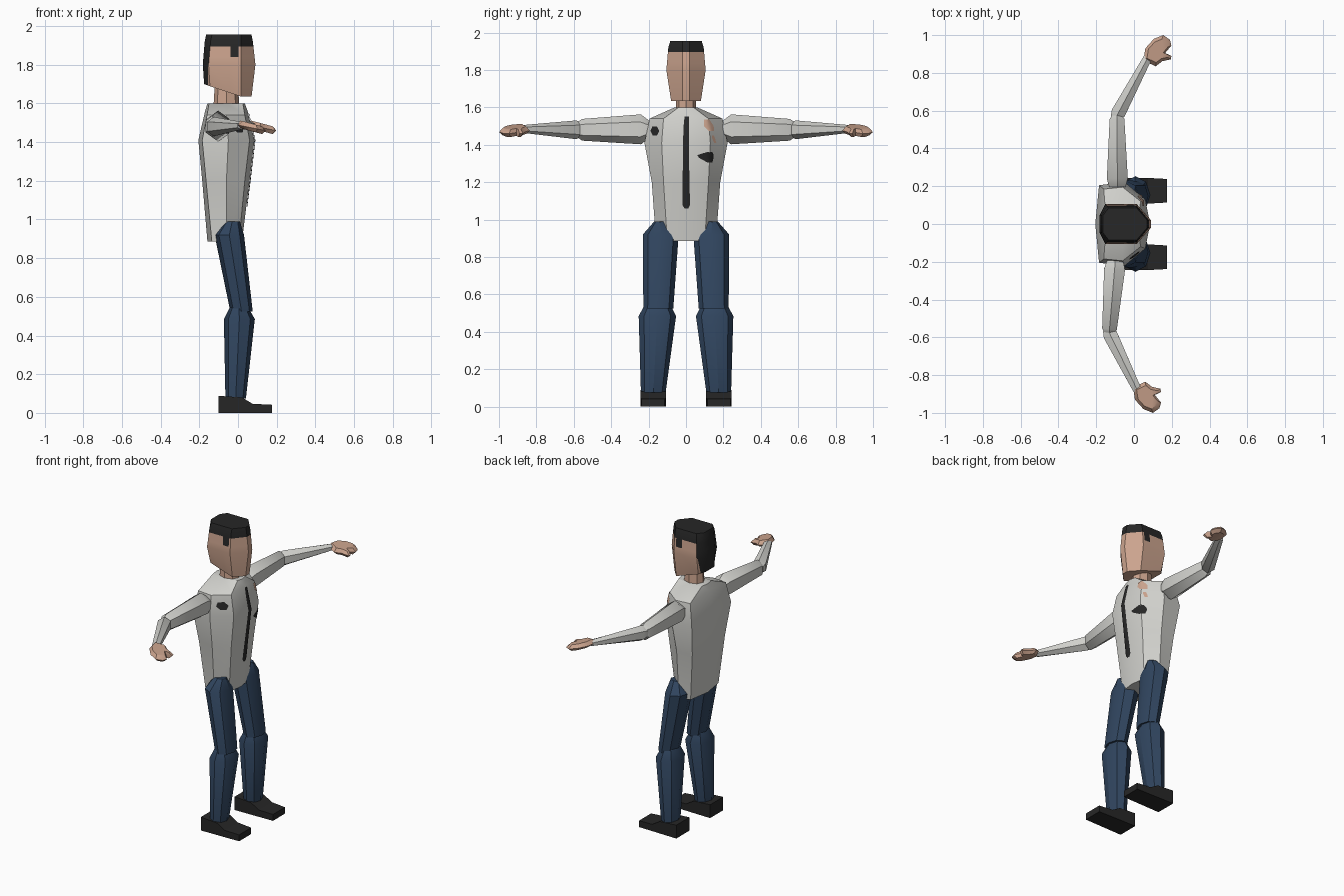
import bpy, bmesh, math
from mathutils import Vector
from mathutils.bvhtree import BVHTree

if "Cube" in bpy.data.objects:
    bpy.data.objects.remove(bpy.data.objects["Cube"])


def material(name, rgb):
    m = bpy.data.materials.new(name)
    m.diffuse_color = (*rgb, 1)
    m.use_nodes = True
    m.node_tree.nodes["Principled BSDF"].inputs["Base Color"].default_value = m.diffuse_color
    return m


SHIRT = material("shirt_white", (0.64, 0.64, 0.61))
SKIN = material("skin", (0.60, 0.37, 0.27))
BLUE = material("trouser_blue", (0.030, 0.060, 0.115))
BLACK = material("black", (0.02, 0.02, 0.02))


def finish(name, bm, mats, angle=35):
    bmesh.ops.recalc_face_normals(bm, faces=bm.faces)
    me = bpy.data.meshes.new(name)
    bm.to_mesh(me)
    bm.free()
    for m in mats:
        me.materials.append(m)
    ob = bpy.data.objects.new(name, me)
    bpy.context.collection.objects.link(ob)
    bpy.ops.object.select_all(action='DESELECT')
    ob.select_set(True)
    bpy.context.view_layer.objects.active = ob
    bpy.ops.object.shade_smooth_by_angle(angle=math.radians(angle))
    return ob


def loft(rings):
    """Closed skin through rings with equal point counts, capped at both ends."""
    bm = bmesh.new()
    rows = [[bm.verts.new(p) for p in r] for r in rings]
    n = len(rows[0])
    for a, b in zip(rows, rows[1:]):
        for i in range(n):
            j = (i + 1) % n
            bm.faces.new((a[i], a[j], b[j], b[i]))
    bm.faces.new(rows[0])
    bm.faces.new(rows[-1])
    bmesh.ops.recalc_face_normals(bm, faces=bm.faces)
    return bm


def column(stations, n=8):
    """Rings of a standing limb: (x, y, z, radius x, radius y)."""
    return [[(x + rx * math.cos(t), y + ry * math.sin(t), z)
             for t in [2 * math.pi * i / n for i in range(n)]]
            for x, y, z, rx, ry in stations]


def arm_tube(p, q, stations, n=6):
    """Rings along the line p to q: (position 0..1, width, height)."""
    p, q = Vector(p), Vector(q)
    side = (q - p).cross(Vector((0, 0, 1))).normalized()
    up = side.cross(q - p).normalized()
    return [[p.lerp(q, f) + side * w * math.cos(t) + up * h * math.sin(t)
             for t in [2 * math.pi * (i + 0.5) / n for i in range(n)]]
            for f, w, h in stations]


def d_ring(z, back, corner, cw, mid, mw, fx, fw, front, drop=0):
    """Mirrored ring: back centre, back corner, side, front corner, front centre."""
    half = [(corner, cw), (mid, mw), (fx, fw)]
    return ([(back, 0, z)] + [(x, y, z - drop) for x, y in half] + [(front, 0, z)]
            + [(x, -y, z - drop) for x, y in reversed(half)])


# Torso
torso = loft([
    d_ring(0.885, -0.158, -0.135, 0.145, -0.06, 0.16, 0.005, 0.10, 0.02),
    d_ring(1.20, -0.185, -0.165, 0.17, -0.06, 0.183, 0.035, 0.12, 0.06),
    d_ring(1.41, -0.205, -0.185, 0.205, -0.05, 0.222, 0.06, 0.13, 0.085),
    d_ring(1.56, -0.17, -0.16, 0.185, -0.06, 0.195, 0.035, 0.12, 0.05, 0.02),
    d_ring(1.60, -0.158, -0.15, 0.05, -0.06, 0.06, 0.025, 0.04, 0.035)])
bmesh.ops.triangulate(torso, faces=[f for f in torso.faces if len(f.verts) == 4])
tree = BVHTree.FromBMesh(torso)
finish("shirt_torso", torso, [SHIRT])


# Tie and marks: thin strips laid on the chest, rows of (z, y left, y right)
def chest_strip(name, rows, mat, cols=4):
    bm = bmesh.new()
    grid = []
    for z, a, b in rows:
        line = []
        for i in range(cols + 1):
            y = a + (b - a) * i / cols
            hit = tree.ray_cast(Vector((1, y, z)), Vector((-1, 0, 0)))[0]
            line.append(bm.verts.new((hit.x + 0.005, y, z)))
        grid.append(line)
    for r, s in zip(grid, grid[1:]):
        for i in range(cols):
            bm.faces.new((r[i], r[i + 1], s[i + 1], s[i]))
    finish(name, bm, [mat])


chest_strip("tie", [(1.06, -0.008, 0.012), (1.08, -0.02, 0.022), (1.2, -0.018, 0.018),
                    (1.3, -0.017, 0.017), (1.41, -0.016, 0.016), (1.5, -0.013, 0.015),
                    (1.55, -0.008, 0.015)], BLACK)
chest_strip("dark_mark_right", [(1.45, -0.178, -0.155), (1.475, -0.19, -0.143),
                                (1.498, -0.18, -0.155)], BLACK)
chest_strip("dark_mark_left", [(1.305, 0.115, 0.14), (1.33, 0.07, 0.148),
                               (1.345, 0.06, 0.148), (1.362, 0.115, 0.14)], BLACK)
chest_strip("skin_mark_upper", [(1.475, 0.12, 0.15), (1.50, 0.095, 0.148),
                                (1.535, 0.095, 0.125)], SKIN)
chest_strip("skin_mark_lower", [(1.41, 0.15, 0.162), (1.435, 0.14, 0.155),
                                (1.45, 0.138, 0.148)], SKIN)

# Neck
finish("neck", loft(column([(-0.06, 0, 1.56, 0.068, 0.056), (-0.06, 0, 1.70, 0.06, 0.05)])), [SKIN])


# Head, with the hair cut into its surface
def head_ring(top, scale, back, front, zb):
    zs = lambda x: zb + (top - zb) * min(1, (x - back) / (-back))
    pts = [(back, 0.045), (back + 0.03, 0.105 * scale), (0.015, 0.105 * scale), (front, 0.02)]
    pts += [(x, -y) for x, y in reversed(pts)]
    return [(x, y, zs(x)) for x, y in pts]


head = loft([head_ring(1.635, 0.76, -0.175, 0.07, 1.70),
             head_ring(1.80, 1.0, -0.182, 0.09, 1.80),
             head_ring(1.92, 0.90, -0.172, 0.077, 1.92),
             head_ring(1.955, 0.80, -0.165, 0.07, 1.955)])
for co, no in [((0, 0, 1.895), (0, 0, 1)), ((0, 0, 1.84), (0, 0, 1)),
               ((-0.04, 0, 0), (1, 0, 0)), ((0.003, 0, 0), (1, 0, 0)),
               ((-0.155, 0, 0), (1, 0, 0))]:
    bmesh.ops.bisect_plane(head, geom=head.verts[:] + head.edges[:] + head.faces[:],
                           plane_co=co, plane_no=no)
for f in head.faces:
    c = f.calc_center_median()
    sideburn = c.z > 1.84 and -0.04 < c.x < 0.003
    nape = c.z > 1.70 and f.normal.x < -0.85
    f.material_index = int(c.z > 1.895 or sideburn or nape)
finish("head", head, [SKIN, BLACK])

# Hand outline seen from above: palm, fingers and thumb
HAND = [(0.05, 0.865), (0.06, 0.93), (0.105, 0.98), (0.155, 1.0), (0.19, 0.975),
        (0.198, 0.945), (0.165, 0.905), (0.198, 0.89), (0.195, 0.872), (0.15, 0.862), (0.115, 0.835)]

for s, side, dx in ((1, "left", 0.0), (-1, "right", -0.055)):
    # Legs
    finish(side + "_thigh", loft(column([
        (-0.03, s * 0.14, 0.99, 0.04, 0.03), (-0.045, s * 0.135, 0.92, 0.076, 0.096),
        (0.018, s * 0.148, 0.525, 0.058, 0.08)])), [BLUE])
    finish(side + "_shin", loft(column([
        (0.005, s * 0.152, 0.55, 0.045, 0.065), (0.007, s * 0.153, 0.485, 0.08, 0.10),
        (-0.012, s * 0.175, 0.075, 0.053, 0.066)])), [BLUE])

    # Shoe
    profile = [(-0.10, 0), (-0.10, 0.088), (0.02, 0.08), (0.075, 0.047), (0.175, 0.042), (0.175, 0)]
    shoe = loft([[(x, s * 0.176 + k * (0.068 - 0.06 * max(0, x - 0.08)), z)
                  for x, z in profile] for k in (-1, 1)])
    finish(side + "_shoe", shoe, [BLACK], 25)

    # Arm: the elbow bends forward
    shoulder = (-0.088 + dx * 0.2, s * 0.195, 1.483)
    elbow = (-0.09 + dx * 0.75, s * 0.575, 1.48)
    wrist = (0.078 + dx, s * 0.89, 1.485)
    finish(side + "_upper_arm", loft(arm_tube(shoulder, elbow, [
        (0, 0.05, 0.045), (0.12, 0.064, 0.08), (0.95, 0.045, 0.058), (1, 0.03, 0.045)])), [SHIRT])
    finish(side + "_forearm", loft(arm_tube(elbow, wrist, [
        (-0.06, 0.03, 0.035), (0.04, 0.044, 0.05), (0.97, 0.026, 0.02)])), [SHIRT])

    # Hand
    cx, cy = 0.125, 0.915
    hand = loft([[(cx + (x - cx) * k + dx, s * (cy + (y - cy) * k), 1.503 - 0.2 * x + h)
                  for x, y in HAND] for k, h in ((0.75, -0.022), (1, -0.004), (0.75, 0.018))])
    finish(side + "_hand", hand, [SKIN])
